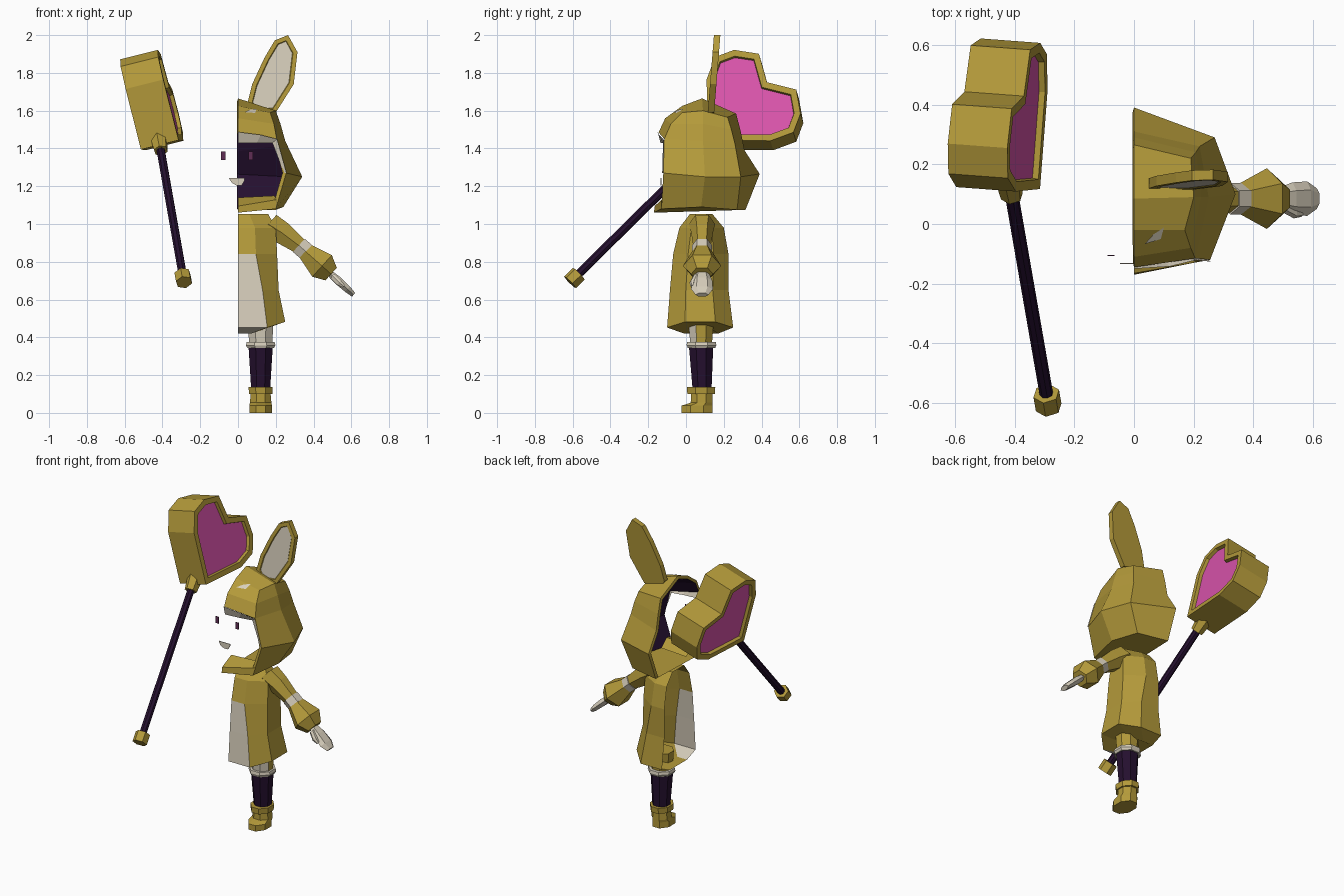
import bpy, bmesh, math
from mathutils import Vector as V

if "Cube" in bpy.data.objects:
    bpy.data.objects.remove(bpy.data.objects["Cube"])

def mat(name, r, g, b):
    m = bpy.data.materials.new(name)
    m.diffuse_color = (r, g, b, 1)
    m.use_nodes = True
    m.node_tree.nodes["Principled BSDF"].inputs["Base Color"].default_value = m.diffuse_color
    return m

GOLD = mat("gold cloth", .45, .32, .042)
CREAM = mat("cream", .68, .62, .50)
DARK = mat("dark purple", .018, .005, .028)
PINK = mat("pink", .70, .089, .41)
PLUM = mat("plum", .115, .026, .09)

def finish(name, bm, mats, rule=None):
    bmesh.ops.remove_doubles(bm, verts=bm.verts, dist=1e-4)
    bmesh.ops.recalc_face_normals(bm, faces=bm.faces)
    if rule:
        for f in bm.faces:
            f.material_index = rule(f.calc_center_median(), f.normal)
    me = bpy.data.meshes.new(name)
    bm.to_mesh(me)
    bm.free()
    for m in mats:
        me.materials.append(m)
    ob = bpy.data.objects.new(name, me)
    bpy.context.collection.objects.link(ob)
    return ob

def sheet(name, grids, mats, caps=(), rule=None):
    """Surface from grids of points plus single polygons."""
    bm = bmesh.new()
    for g in grids:
        vs = [[bm.verts.new(p) for p in row] for row in g]
        for a, b in zip(vs, vs[1:]):
            for i in range(len(a) - 1):
                bm.faces.new((a[i], a[i + 1], b[i + 1], b[i]))
    for c in caps:
        bm.faces.new([bm.verts.new(p) for p in c])
    return finish(name, bm, mats, rule)

def loft(name, rings, u, v, mats, n=8, rule=None):
    """Closed tube; each ring is (centre, half size along u, half size along v)."""
    u, v, k = V(u).normalized(), V(v).normalized(), 1 / math.cos(math.pi / n)
    loops = []
    for c, ru, rv in rings:
        ang = [2 * math.pi * (i + .5) / n for i in range(n)]
        loops.append([V(c) + k * (u * ru * math.cos(t) + v * rv * math.sin(t)) for t in ang])
    return sheet(name, [[l + l[:1] for l in loops]], mats, (loops[0], loops[-1]), rule)

def slab(name, outline, o, u, v, w, mats, inset=0, depth=0, sides=()):
    """Extruded outline; the chosen sides get an inset panel in the second colour."""
    o, u, v, w = V(o), V(u), V(v), V(w)
    bm = bmesh.new()
    rings = [[bm.verts.new(o + u * p + v * q + w * s) for p, q in outline] for s in (-1, 1)]
    caps = [bm.faces.new(r) for r in rings]
    n = len(outline)
    for i in range(n):
        j = (i + 1) % n
        bm.faces.new((rings[0][i], rings[0][j], rings[1][j], rings[1][i]))
    bmesh.ops.recalc_face_normals(bm, faces=bm.faces)
    for s in sides:
        f = caps[s]
        bmesh.ops.inset_region(bm, faces=[f], thickness=inset, use_even_offset=True)
        if depth:
            bmesh.ops.inset_region(bm, faces=[f], thickness=.004, depth=-depth)
        f.material_index = 1
    return finish(name, bm, mats)

# ---- hood: rows bottom to top, columns front edge / side / back corner / back
hood_rows = [
    [(.20, -.13, 1.08), (.24, .08, 1.09), (.20, .27, 1.075), (0, .315, 1.075)],
    [(.255, -.12, 1.27), (.34, .10, 1.25), (.27, .29, 1.25), (0, .39, 1.265)],
    [(.205, -.115, 1.45), (.25, .09, 1.44), (.22, .26, 1.42), (0, .31, 1.39)],
    [(.19, -.08, 1.53), (.225, .09, 1.53), (.207, .24, 1.50), (0, .29, 1.49)],
    [(.17, -.02, 1.59), (.20, .09, 1.60), (.19, .22, 1.565), (0, .265, 1.585)],
]
brow = [[(0, -.145, 1.485), hood_rows[2][0]], [(0, -.11, 1.56), hood_rows[3][0]],
        [(0, -.02, 1.625), hood_rows[4][0]]]
top = hood_rows[4]
crown = [[brow[2][0], top[0]], [(0, .085, 1.665), top[1]], [top[3], top[2]]]
hood = sheet("hood", [hood_rows, brow, crown], [GOLD, DARK])
lining = hood.modifiers.new("dark lining", 'SOLIDIFY')
lining.thickness = .02
lining.offset = -1
lining.material_offset = 1

# hood floor and front lip
chin = (0, -.17, 1.06)
sheet("hood_lip", [[[chin, hood_rows[0][0]], [(0, -.165, 1.095), (.21, -.128, 1.13)],
                    [(0, -.07, 1.14), (.19, -.07, 1.15)], [(0, 0, 1.10), (.18, 0, 1.11)]]],
      [GOLD], [[chin] + hood_rows[0]])

# pale trim around the face opening
sheet("hood_trim", [[
    [(0, -.15, 1.487), (.12, -.142, 1.472), (.207, -.121, 1.45), (.257, -.126, 1.27)],
    [(0, -.135, 1.43), (.1, -.125, 1.43), (.182, -.11, 1.43), (.243, -.115, 1.27)]]], [CREAM])
sheet("hood_mark", [], [CREAM],
      [[(.035, -.068, 1.592), (.09, -.05, 1.588), (.10, -.012, 1.61), (.065, -.035, 1.606)]])

# ---- eyes and mouth
for x, n in ((-.0775, "eye_a"), (.0675, "eye_b")):
    slab(n, [(-.012, -.022), (.012, -.022), (.012, .022), (-.012, .022)],
         (x, -.105, 1.362), (1, 0, 0), (0, 0, 1), (0, .002, 0), [PLUM])
slab("mouth", [(-.047, .018), (-.035, -.005), (-.01, -.02), (.02, -.02), (.035, .005), (.035, .018)],
     (0, -.132, 1.225), (1, 0, 0), (0, 0, 1), (0, .002, 0), [CREAM])

# ---- ear
ear = [(.05, 1.64), (.075, 1.74), (.14, 1.88), (.195, 1.972), (.265, 2.0),
       (.315, 1.91), (.295, 1.74), (.20, 1.59), (.09, 1.58)]
slab("ear", ear, (0, .005, 0), (1, 0, 0), (0, .08, 1), (0, .017, 0),
     [GOLD, CREAM], .023, .004, (0,))

# ---- coat: (z, panel width, half width, front y, back y)
coat = []
for z, a, w, yf, yb in ((.42, .07, .13, -.01, .17), (.452, .155, .25, -.10, .25),
                        (.65, .13, .215, -.085, .225), (.84, .095, .207, -.068, .225),
                        (.98, .09, .20, -.035, .20), (1.052, .06, .16, .02, .14)):
    d = (yb - yf) * .27
    zs = z + (.03 if z < .5 else 0)
    coat.append([(0, yf, z), (a, yf, z), (w, yf + d, zs), (w, yb - d, zs), (a, yb, z), (0, yb, z)])
sheet("coat", [coat], [GOLD, CREAM], (coat[0], coat[-1]),
      lambda c, n: int(c.y < -.03 and c.x < .09 and c.z < .83))

# ---- arm, running down and outwards
across, Y = (.67, 0, .74), (0, 1, 0)
def arm(name, pts, m):
    loft(name, [((x, .085, z), r, s) for x, z, r, s in pts], across, Y, [m], 6)
arm("upper_sleeve", [(.16, 1.0, .065, .06), (.23, .955, .06, .05), (.33, .88, .042, .04)], GOLD)
arm("sleeve_band", [(.322, .887, .047, .046), (.362, .852, .047, .046)], CREAM)
arm("cuff", [(.355, .857, .045, .045), (.445, .778, .077, .088), (.493, .735, .045, .05)], GOLD)
arm("hand", [(.48, .745, .016, .03), (.53, .70, .022, .047), (.58, .655, .019, .05),
             (.612, .625, .013, .03)], CREAM)
loft("thumb", [((.50, .055, .725), .015, .015), ((.535, .035, .69), .016, .014),
               ((.56, .033, .67), .008, .008)], across, Y, [CREAM], 6)

# ---- leg: rings (z, half width, centre y, half depth)
def leg(name, pts, mats, rule=None):
    loft(name, [((.12, y, z), rx, ry) for z, rx, y, ry in pts], (1, 0, 0), Y, mats, 8, rule)
leg("thigh", [(.34, .06, .08, .055), (.49, .068, .08, .068)], [GOLD, CREAM],
    lambda c, n: int(n.y < -.3))
leg("knee_band", [(.343, .07, .082, .072), (.358, .078, .082, .079), (.376, .074, .082, .076)], [CREAM])
leg("stocking", [(.12, .05, .085, .05), (.22, .056, .083, .056), (.348, .064, .08, .064)], [DARK])
leg("boot_cuff", [(.10, .062, .08, .073), (.137, .064, .08, .075)], [GOLD])
leg("boot", [(0, .06, .058, .083), (.038, .06, .058, .083), (.054, .057, .083, .058),
             (.105, .052, .083, .057)], [GOLD])

# ---- heart hammer: axis along the handle, normal through the head, side across it
axis = V((-.123, .707, .697)).normalized()
normal = V((.967, -.072, .242)).normalized()
side = normal.cross(axis).normalized()
socket = V((-.41, .10, 1.395))
def rod(name, spans, m, n):
    loft(name, [(socket + axis * s, r, r) for s, r in spans], normal, side, [m], n)
rod("handle", [(-.96, .021), (.03, .021)], DARK, 8)
rod("handle_cap", [(-1.01, .039), (-.945, .039)], GOLD, 6)
rod("handle_socket", [(-.01, .033), (.09, .042)], GOLD, 6)
half = [(.24, .262), (.295, .38), (.25, .478), (.14, .555)]
heart = [(0, .035)] + half + [(0, .475)] + [(-p, q) for p, q in reversed(half)]
slab("hammer_heart", heart, socket, side, axis, normal * .103, [GOLD, PINK], .033, .02, (0, 1))
